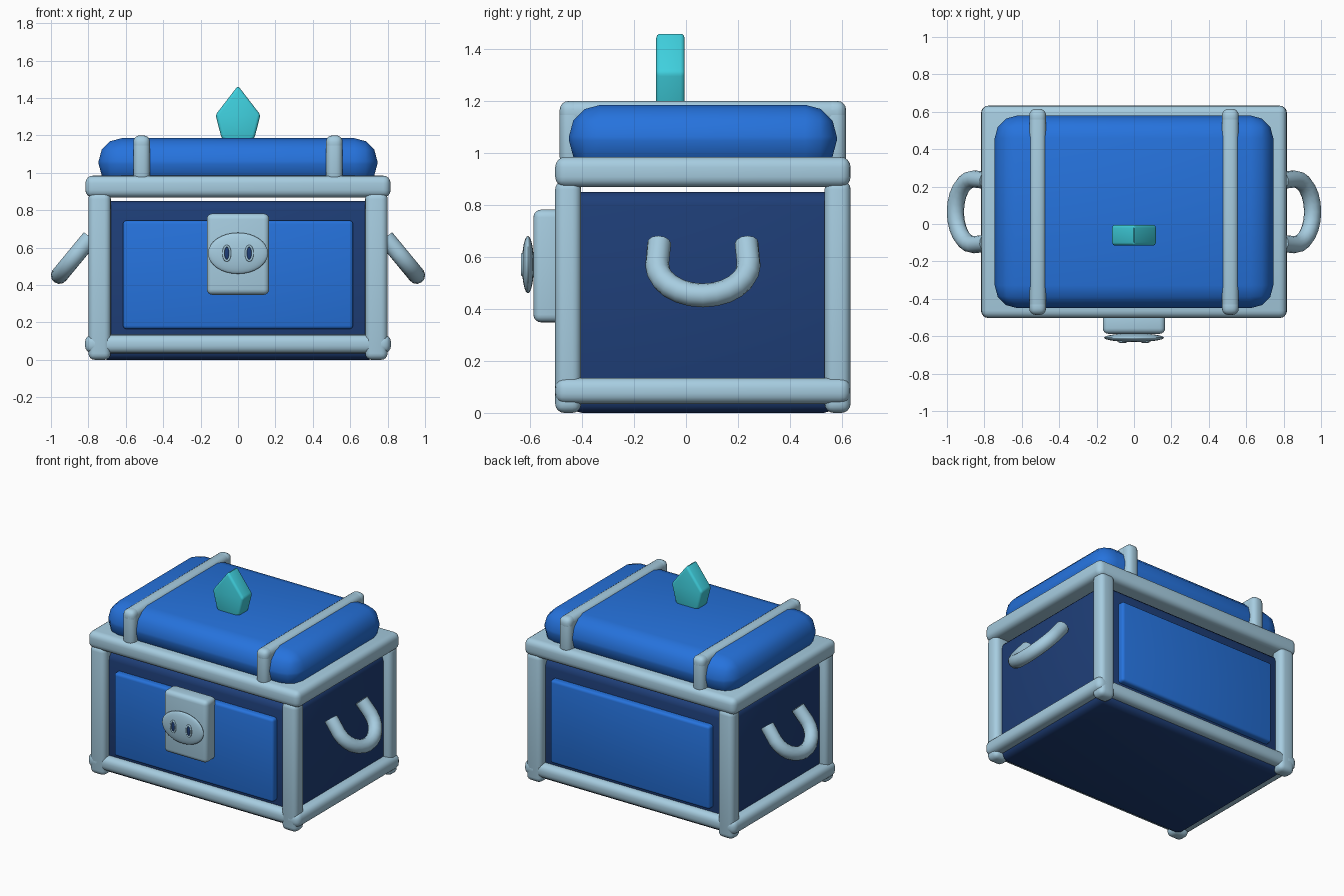
import bpy, bmesh, math
from mathutils import Matrix, Vector

if "Cube" in bpy.data.objects:
    bpy.data.objects.remove(bpy.data.objects["Cube"])

CY = 0.065  # depth centre of the chest


def material(name, rgb):
    m = bpy.data.materials.new(name)
    m.diffuse_color = (*rgb, 1)
    m.use_nodes = True
    m.node_tree.nodes["Principled BSDF"].inputs["Base Color"].default_value = m.diffuse_color
    return m


NAVY = material("navy", (0.013, 0.048, 0.185))
BLUE = material("blue", (0.019, 0.17, 0.72))
STEEL = material("pale steel", (0.385, 0.61, 0.75))
TEAL = material("teal", (0.05, 0.63, 0.73))


def finish(bm, name, mat, angle=40):
    bmesh.ops.recalc_face_normals(bm, faces=bm.faces)
    me = bpy.data.meshes.new(name)
    bm.to_mesh(me)
    bm.free()
    me.materials.append(mat)
    ob = bpy.data.objects.new(name, me)
    bpy.context.collection.objects.link(ob)
    bpy.ops.object.select_all(action='DESELECT')
    ob.select_set(True)
    bpy.context.view_layer.objects.active = ob
    bpy.ops.object.shade_smooth_by_angle(angle=math.radians(angle))
    return ob


def box(name, mat, x, y, z, bevel, segments=4):
    """Rounded box given as (min, max) ranges."""
    bm = bmesh.new()
    size = Vector((x[1] - x[0], y[1] - y[0], z[1] - z[0]))
    mid = Vector((x[0] + x[1], y[0] + y[1], z[0] + z[1])) / 2
    bmesh.ops.create_cube(bm, size=1, matrix=Matrix.Translation(mid) @ Matrix.Diagonal((*size, 1)))
    bmesh.ops.bevel(bm, geom=bm.edges[:], offset=bevel, segments=segments, profile=0.5,
                    affect='EDGES', clamp_overlap=True)
    return finish(bm, name, mat)


def ellipsoid(name, mat, centre, radii):
    bm = bmesh.new()
    bmesh.ops.create_uvsphere(bm, u_segments=32, v_segments=16, radius=1,
                              matrix=Matrix.Translation(centre) @ Matrix.Diagonal((*radii, 1)))
    return finish(bm, name, mat)


def tube(name, mat, points, radius, cyclic=False):
    cu = bpy.data.curves.new(name, 'CURVE')
    cu.dimensions = '3D'
    cu.bevel_depth, cu.bevel_resolution, cu.use_fill_caps = radius, 4, True
    sp = cu.splines.new('POLY')
    sp.points.add(len(points) - 1)
    for p, co in zip(sp.points, points):
        p.co = (*co, 1)
    sp.use_cyclic_u = cyclic
    tmp = bpy.data.objects.new(name + "_path", cu)
    bpy.context.collection.objects.link(tmp)
    dg = bpy.context.evaluated_depsgraph_get()
    bm = bmesh.new()
    me = tmp.evaluated_get(dg).to_mesh()
    bm.from_mesh(me)
    tmp.to_mesh_clear()
    bpy.data.objects.remove(tmp)
    return finish(bm, name, mat, 50)


def span(a, b, s):
    """Range a..b mirrored to the side given by s."""
    return tuple(sorted((a * s, b * s)))


def yspan(a, b, s):
    return tuple(sorted((CY + a * s, CY + b * s)))


# Chest body with raised front and back panels
box("body", NAVY, (-0.75, 0.75), (CY - 0.515, CY + 0.515), (0, 0.85), 0.05, 3)
for s, n in ((-1, "front"), (1, "back")):
    box(n + "_panel", BLUE, (-0.615, 0.615), yspan(0.48, 0.558, s), (0.165, 0.745), 0.018, 3)

# Rounded lid on a rim slab
box("lid", BLUE, (-0.745, 0.745), (CY - 0.515, CY + 0.515), (0.925, 1.185), 0.122, 3)
box("lid_rim", STEEL, (-0.816, 0.816), (CY - 0.568, CY + 0.568), (0.868, 0.985), 0.04)

# Corner posts
for sx, nx in ((-1, "left"), (1, "right")):
    for sy, ny in ((-1, "front"), (1, "back")):
        box(f"{ny}_{nx}_post", STEEL, span(0.68, 0.80, sx), yspan(0.468, 0.568, sy), (0, 0.895), 0.035)

# Rails around the base
for s, a, b in ((-1, "front", "left"), (1, "back", "right")):
    box(f"base_{a}_rail", STEEL, (-0.815, 0.815), yspan(0.455, 0.565, s), (0.035, 0.135), 0.04)
    box(f"base_{b}_rail", STEEL, span(0.70, 0.818, s), (CY - 0.568, CY + 0.568), (0.035, 0.135), 0.04)

# Straps over the lid
for s, n in ((-1, "left"), (1, "right")):
    x = (s * 0.515 - 0.045, s * 0.515 + 0.045)
    box(n + "_strap_top", STEEL, x, (CY - 0.551, CY + 0.551), (1.11, 1.2), 0.035)
    for t, m in ((-1, "front"), (1, "back")):
        box(f"{n}_strap_{m}", STEEL, x, yspan(0.46, 0.551, t), (0.95, 1.2), 0.035)

# Side handles: tilted U-shaped tubes
profile = [(-0.168, 0.652)]
for i in range(13):
    a = math.pi * i / 12
    profile.append((-0.176 * math.cos(a), 0.57 - 0.118 * math.sin(a)))
profile.append((0.168, 0.652))
for s, n in ((-1, "left"), (1, "right")):
    tube(n + "_handle", STEEL,
         [(s * (0.79 + (0.652 - z) * 0.165 / 0.2), CY + y, z) for y, z in profile], 0.046)

# Lock plate and oval boss with two ringed holes
box("lock_plate", STEEL, (-0.167, 0.167), (-0.587, -0.47), (0.348, 0.782), 0.03)
ellipsoid("lock_boss", STEEL, (0, -0.608, 0.57), (0.16, 0.023, 0.11))
for s, n in ((-1, "left"), (1, "right")):
    ring = [(s * 0.06 + 0.018 * math.cos(a), -0.629, 0.57 + 0.039 * math.sin(a))
            for a in (math.tau * i / 24 for i in range(24))]
    tube(n + "_hole_ring", STEEL, ring, 0.006, True)
    ellipsoid(n + "_hole", NAVY, (s * 0.06, -0.629, 0.57), (0.014, 0.005, 0.034))

# Gem on the lid
half = [(0.12, 1.31), (0.088, 1.185), (0.06, 1.17)]
outline = [(0, 1.466)] + half + [(-x, z) for x, z in reversed(half)]
bm = bmesh.new()
face = bm.faces.new([bm.verts.new((x, -0.115, z)) for x, z in outline])
ext = bmesh.ops.extrude_face_region(bm, geom=[face])
bmesh.ops.translate(bm, vec=(0, 0.11, 0), verts=[v for v in ext["geom"] if isinstance(v, bmesh.types.BMVert)])
bmesh.ops.recalc_face_normals(bm, faces=bm.faces)
bmesh.ops.bevel(bm, geom=bm.edges[:], offset=0.02, segments=3, profile=0.5,
                affect='EDGES', clamp_overlap=True)
finish(bm, "gem", TEAL, 35)
